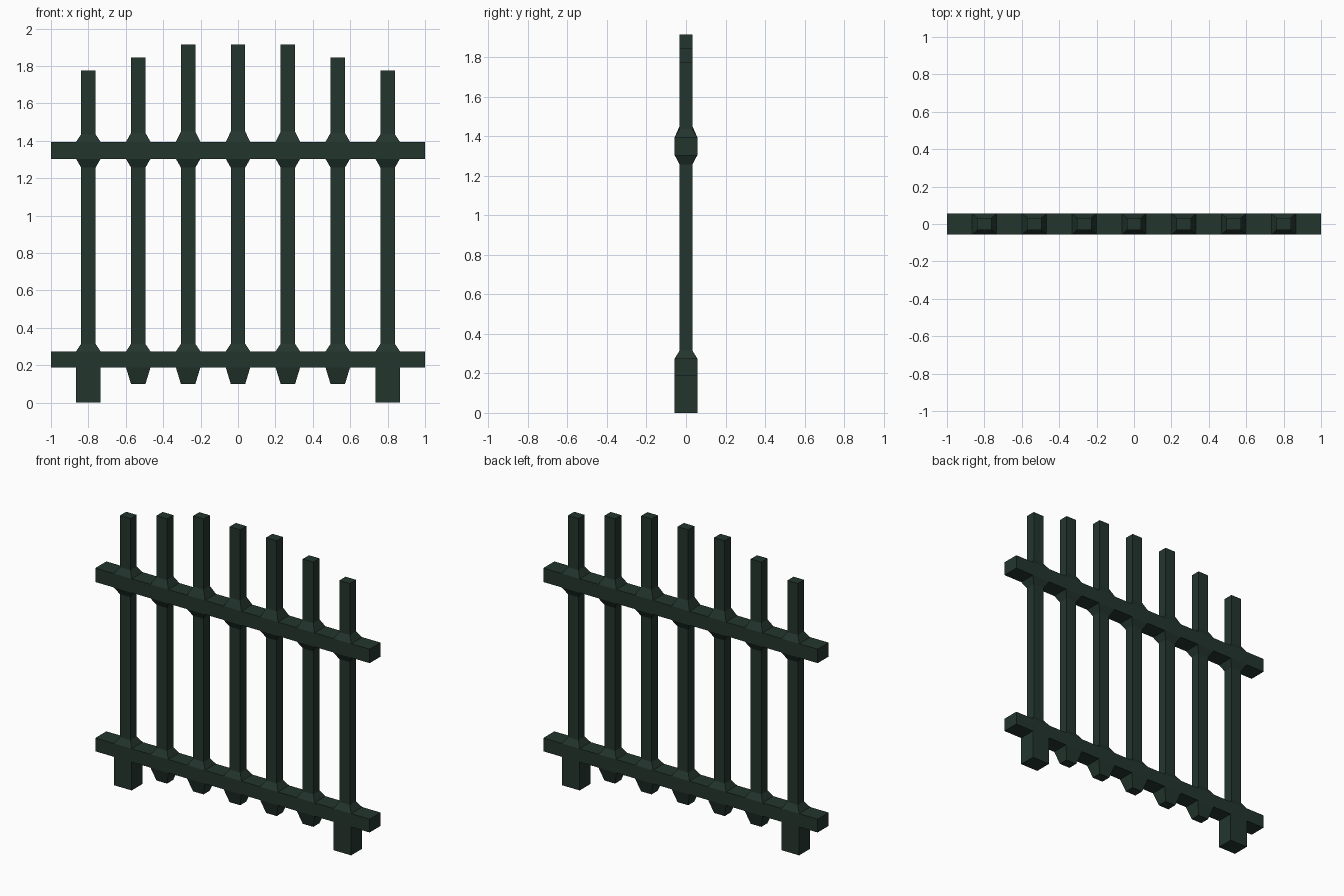
import bpy
import bmesh

if "Cube" in bpy.data.objects:
    bpy.data.objects.remove(bpy.data.objects["Cube"], do_unlink=True)

paint = bpy.data.materials.new("dark green paint")
paint.use_nodes = True
colour = (0.017, 0.036, 0.027, 1)
paint.diffuse_color = colour
paint.node_tree.nodes["Principled BSDF"].inputs["Base Color"].default_value = colour

THICK = (0.065, 0.057)   # half size of collars and feet
THIN = (0.0385, 0.0325)  # half size of the bars


def block(name, x, z0, z1, low, high=None):
    """Straight or tapered box from z0 to z1, with half sizes at each end."""
    bm = bmesh.new()
    bmesh.ops.create_cube(bm, size=2)
    for v in bm.verts:
        half, z = (high or low, z1) if v.co.z > 0 else (low, z0)
        v.co = (v.co.x * half[0], v.co.y * half[1], z)
    mesh = bpy.data.meshes.new(name)
    bm.to_mesh(mesh)
    bm.free()
    mesh.materials.append(paint)
    obj = bpy.data.objects.new(name, mesh)
    obj.location.x = x
    bpy.context.collection.objects.link(obj)


# Horizontal rails
block("bottom_rail", 0, 0.187, 0.275, (1, 0.057))
block("top_rail", 0, 1.303, 1.395, (1, 0.057))

# Upright bars, rising towards the middle, with tapered collars at the rails
for i in range(-3, 4):
    x = i * 0.8 / 3
    step = min(3 - abs(i), 2)
    block("upright_bar", x, 0.23, 1.775 + 0.07 * step, THIN)
    block("bottom_rail_collar", x, 0.275, 0.315, THICK, THIN)
    block("top_rail_lower_collar", x, 1.257, 1.303, THIN, THICK)
    block("top_rail_upper_collar", x, 1.395, 1.435 + 0.0075 * step, THICK, THIN)
    if abs(i) == 3:
        block("foot", x, 0, 0.187, THICK)
    else:
        block("tapered_stub", x, 0.1, 0.187, THIN, THICK)
